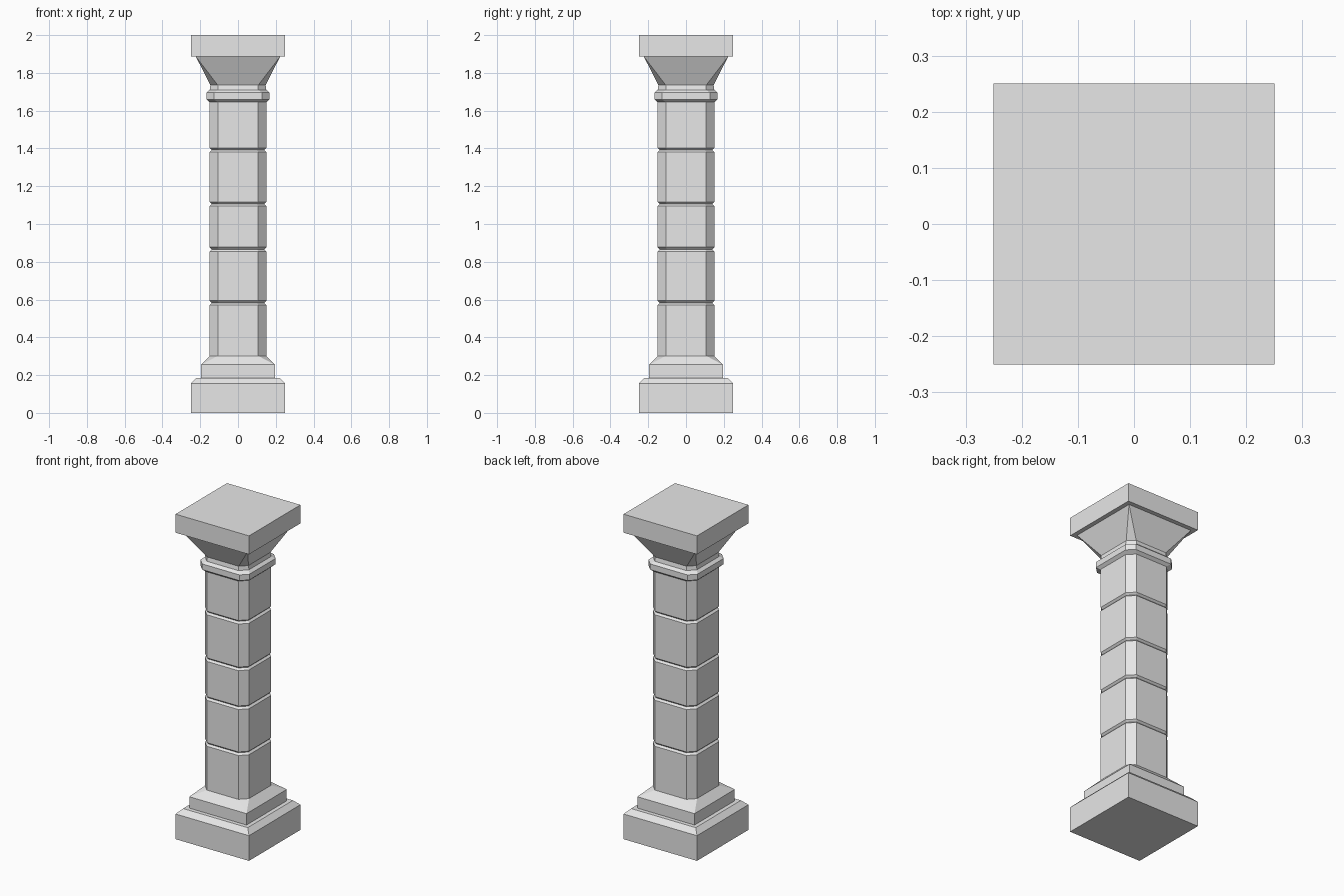
import bpy, bmesh

if "Cube" in bpy.data.objects:
    bpy.data.objects.remove(bpy.data.objects["Cube"])

stone = bpy.data.materials.new("pale_stone")
stone.diffuse_color = (0.8, 0.8, 0.8, 1)
stone.use_nodes = True
stone.node_tree.nodes["Principled BSDF"].inputs["Base Color"].default_value = stone.diffuse_color


def ring(h, c):
    """Chamfered square of half width h and flat half width c (c == h is a plain square)."""
    return [(c, -h), (h, -c), (h, c), (c, h), (-c, h), (-h, c), (-h, -c), (-c, -h)]


def loft(name, rings):
    """Closed solid through (z, half width, flat half width) rings."""
    bm = bmesh.new()
    loops = [[bm.verts.new((x, y, z)) for x, y in ring(h, c)] for z, h, c in rings]
    for a, b in zip(loops, loops[1:]):
        for i in range(8):
            j = (i + 1) % 8
            bm.faces.new((a[i], a[j], b[j], b[i]))
    bm.faces.new(loops[0][::-1])
    bm.faces.new(loops[-1])
    # square rings collapse their chamfers to single corners
    bmesh.ops.remove_doubles(bm, verts=bm.verts[:], dist=1e-5)
    bmesh.ops.recalc_face_normals(bm, faces=bm.faces[:])
    mesh = bpy.data.meshes.new(name)
    bm.to_mesh(mesh)
    bm.free()
    mesh.materials.append(stone)
    obj = bpy.data.objects.new(name, mesh)
    bpy.context.collection.objects.link(obj)
    return obj


R, C = 0.15, 0.107  # shaft half width and flat half width

# Stepped base, its upper step sloping into the eight-sided shaft
loft("base_block", [(0, .25, .25), (.155, .25, .25), (.185, .22, .22)])
loft("base_step", [(.185, .195, .195), (.255, .195, .195), (.302, R, C)])

# Shaft with V-shaped joints between the drums
shaft = [(.302, R, C)]
for z in (.583, .866, 1.105, 1.392):
    shaft += [(z - .011, R, C), (z, R - .011, C - .006), (z + .011, R, C)]
shaft += [(1.645, R, C)]
loft("shaft", shaft)

# Bevelled collar
loft("collar", [(1.645, R, C), (1.66, .167, .127), (1.695, .167, .127), (1.71, R, C)])

# Neck and flare, widening from eight sides to a square
loft("capital_flare", [(1.71, R, C), (1.735, R - .004, C), (1.886, .223, .223)])

# Top slab
loft("top_slab", [(1.886, .25, .25), (2.0, .25, .25)])
